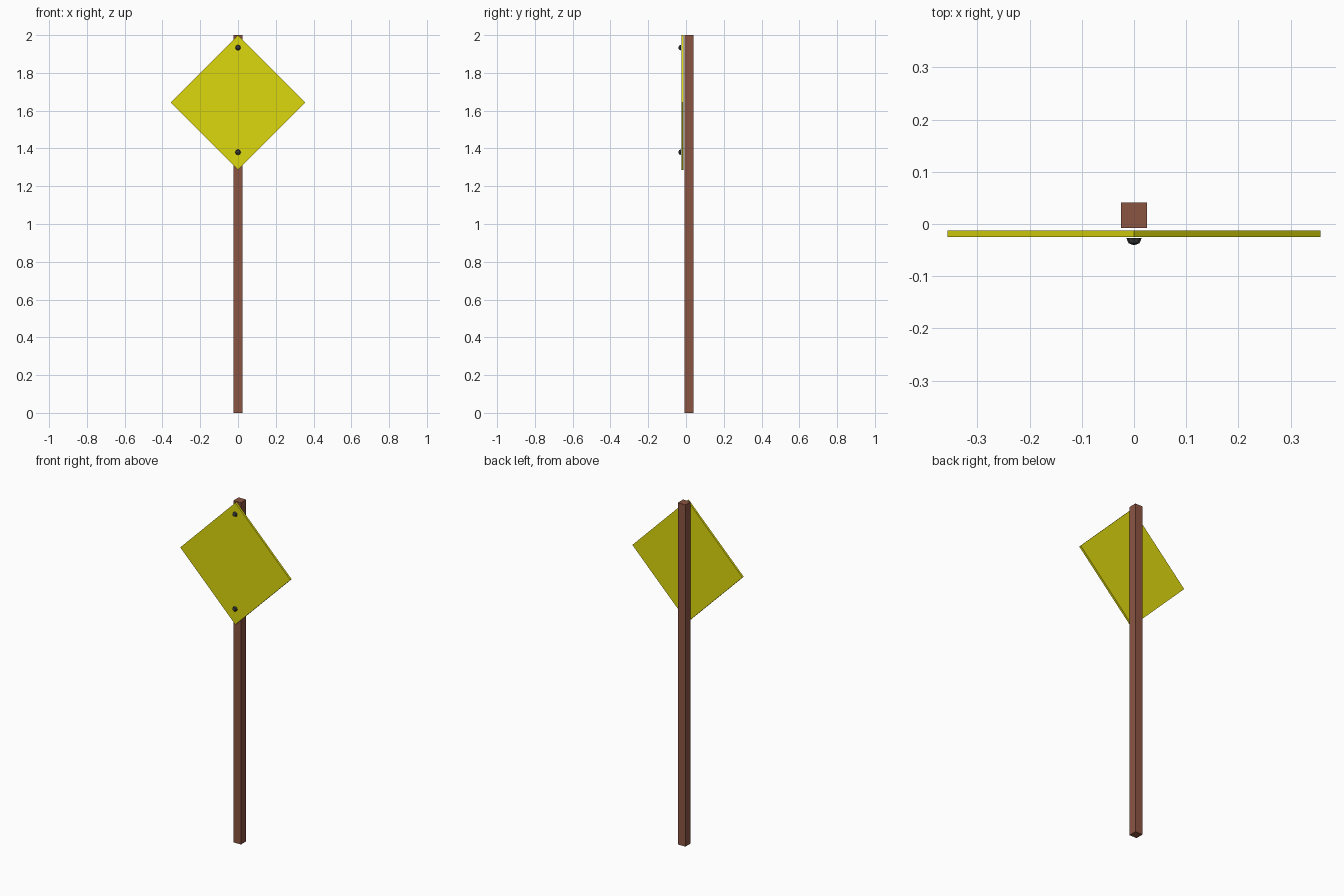
import bpy, bmesh, math
from mathutils import Matrix

if "Cube" in bpy.data.objects:
    bpy.data.objects.remove(bpy.data.objects["Cube"])

def material(name, color):
    m = bpy.data.materials.new(name)
    m.diffuse_color = (*color, 1)
    m.use_nodes = True
    m.node_tree.nodes["Principled BSDF"].inputs["Base Color"].default_value = m.diffuse_color
    return m

wood = material("brown", (0.26, 0.09, 0.055))
yellow = material("yellow", (0.72, 0.68, 0.004))
dark = material("dark_metal", (0.05, 0.05, 0.05))

def finish(name, bm, mat):
    bmesh.ops.recalc_face_normals(bm, faces=bm.faces)
    me = bpy.data.meshes.new(name)
    bm.to_mesh(me)
    bm.free()
    me.materials.append(mat)
    ob = bpy.data.objects.new(name, me)
    bpy.context.collection.objects.link(ob)
    return ob

def box(name, size, loc, mat, turn=0):
    bm = bmesh.new()
    bmesh.ops.create_cube(bm, size=1)
    bmesh.ops.transform(bm, matrix=Matrix.Rotation(turn, 4, 'Y') @ Matrix.Diagonal((*size, 1)), verts=bm.verts)
    ob = finish(name, bm, mat)
    ob.location = loc
    return ob

# Square post
box("post", (0.049, 0.0488, 2.0), (0, 0.0164, 1.0), wood)

# Diamond plate: a square turned 45 degrees, top corner level with the post
half = 0.3565
side = half * math.sqrt(2)
box("sign_plate", (side, 0.012, side), (0, -0.0188, 2 - half), yellow, math.radians(45))

# Low-poly domed bolt heads
def bolt(name, z, r=0.0148, depth=0.0138, n=8):
    bm = bmesh.new()
    rings = []
    for a in (0, math.radians(45)):
        rings.append([bm.verts.new((r * math.cos(a) * math.cos(t), -depth * math.sin(a), r * math.cos(a) * math.sin(t)))
                      for t in (2 * math.pi * i / n for i in range(n))])
    tip = bm.verts.new((0, -depth, 0))
    for i in range(n):
        j = (i + 1) % n
        bm.faces.new((rings[0][i], rings[0][j], rings[1][j], rings[1][i]))
        bm.faces.new((rings[1][i], rings[1][j], tip))
    bm.faces.new(rings[0])
    finish(name, bm, dark).location = (0, -0.027, z)

bolt("upper_bolt", 1.934)
bolt("lower_bolt", 1.38)
